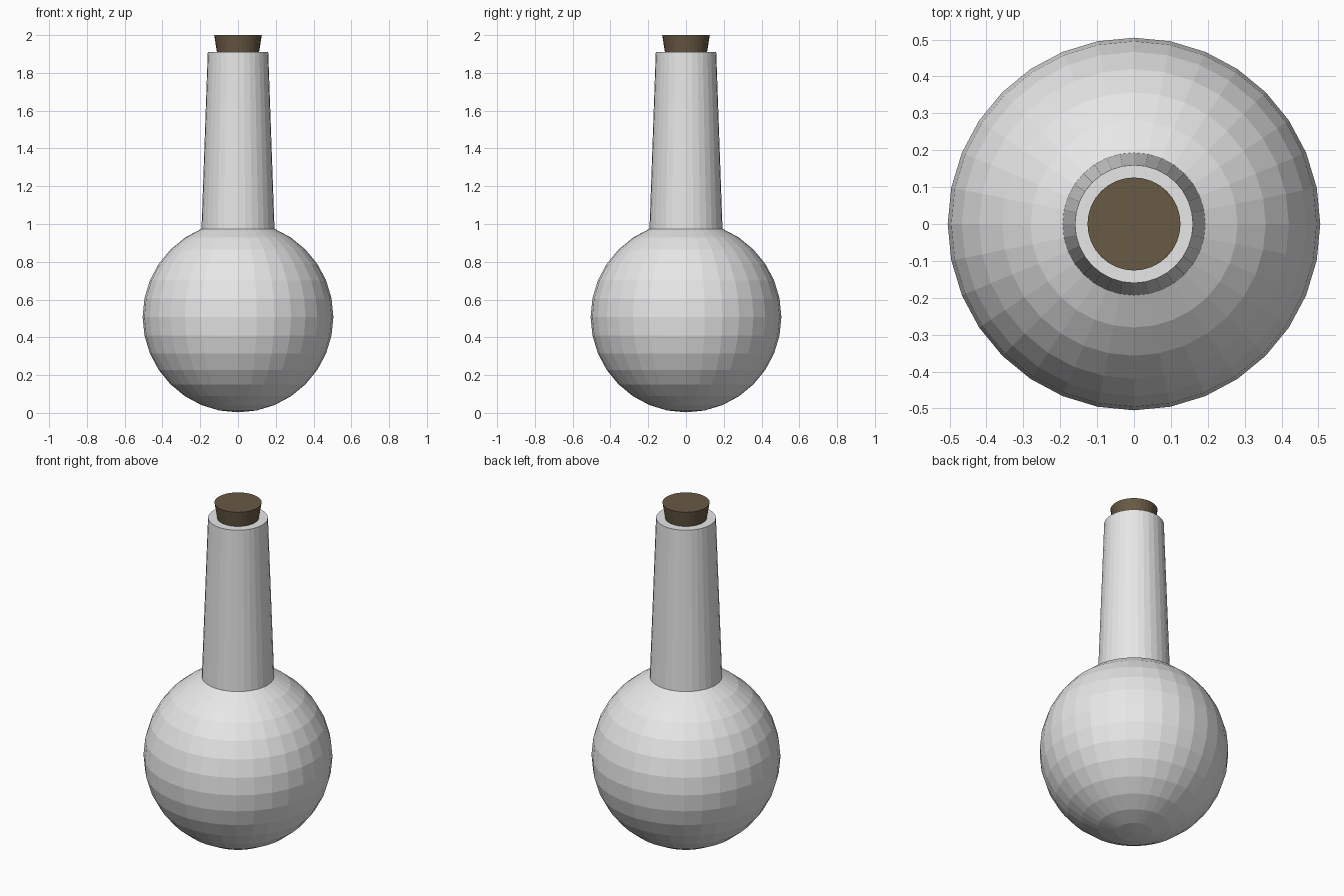
import bpy
import bmesh
from math import sin, cos, pi

SEGMENTS = 32
RADIUS = 0.505          # bulb radius, also its centre height

cube = bpy.data.objects.get("Cube")
if cube:
    bpy.data.objects.remove(cube, do_unlink=True)


def make_material(name, rgb):
    mat = bpy.data.materials.new(name)
    mat.use_nodes = True
    color = (*rgb, 1.0)
    mat.diffuse_color = color
    mat.node_tree.nodes["Principled BSDF"].inputs["Base Color"].default_value = color
    return mat


def lathe(name, profile, material):
    """Revolve (radius, height) points around z; radius 0 makes a pole."""
    bm = bmesh.new()
    verts = [bm.verts.new((r, 0, z)) for r, z in profile]
    edges = [bm.edges.new(pair) for pair in zip(verts, verts[1:])]
    bmesh.ops.spin(bm, geom=verts + edges, cent=(0, 0, 0), axis=(0, 0, 1),
                   angle=2 * pi, steps=SEGMENTS, use_merge=True)
    bmesh.ops.remove_doubles(bm, verts=bm.verts, dist=1e-5)
    bmesh.ops.recalc_face_normals(bm, faces=bm.faces)
    mesh = bpy.data.meshes.new(name)
    bm.to_mesh(mesh)
    bm.free()
    mesh.materials.append(material)
    obj = bpy.data.objects.new(name, mesh)
    bpy.context.collection.objects.link(obj)
    return obj


glass = make_material("grey glass", (0.8, 0.8, 0.8))
cork = make_material("brown cork", (0.138, 0.1, 0.058))

# Flask: round bulb up to the neck ring, then tapered neck with a closed lip
bulb = [(RADIUS * sin(pi * i / 16), RADIUS * (1 - cos(pi * i / 16)) + 0.003)
        for i in range(15)]
bulb[0] = (0, bulb[0][1])
lathe("flask", bulb + [(0.16, 1.91), (0, 1.91)], glass)

# Stopper: widens upward, its lower end sits in the neck
lathe("stopper", [(0, 1.85), (0.102, 1.85), (0.126, 2.0), (0, 2.0)], cork)
